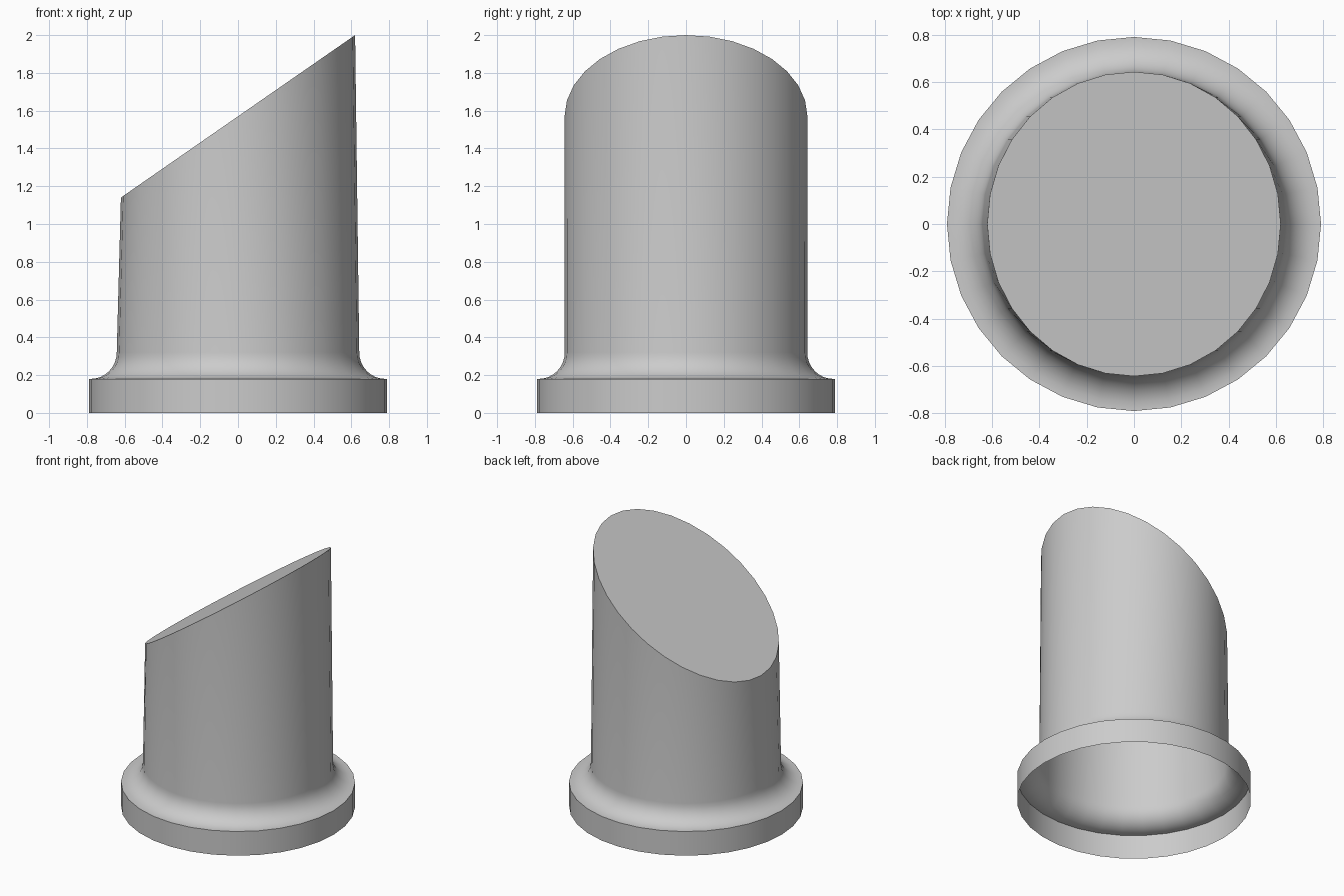
import bpy, bmesh, math

if "Cube" in bpy.data.objects:
    bpy.data.objects.remove(bpy.data.objects["Cube"])

SEGMENTS = 32
TOP_RX, TOP_RY = 0.62, 0.643      # slanted mouth is slightly narrower in x
MID_Z, RISE = 1.57, 0.43          # slanted cut: z = MID_Z + RISE * cos(angle)

# Profile (radius, height): flange wall, concave fillet
profile = [(0.79, 0.0), (0.79, 0.18)]
R_NECK, R_FILLET, FW, FH = 0.642, 0.78, 0.138, 0.14
for i in range(9):
    a = math.pi / 2 * i / 8
    profile.append((R_FILLET - FW * math.sin(a), 0.18 + FH * (1 - math.cos(a))))

bm = bmesh.new()
angles = [2 * math.pi * i / SEGMENTS for i in range(SEGMENTS)]


def ring(point):
    return [bm.verts.new(point(a)) for a in angles]


# Flange and fillet rings, then the slanted top ring
rings = [ring(lambda a, r=r, z=z: (r * math.cos(a), r * math.sin(a), z)) for r, z in profile]
rings.append(ring(lambda a: (TOP_RX * math.cos(a), TOP_RY * math.sin(a),
                             MID_Z + RISE * math.cos(a))))

# Walls, open at the bottom
for low, high in zip(rings, rings[1:]):
    for i in range(SEGMENTS):
        j = (i + 1) % SEGMENTS
        bm.faces.new((low[i], low[j], high[j], high[i]))

# Flat slanted cap
bm.faces.new(rings[-1])

mesh = bpy.data.meshes.new("slanted_post")
bm.to_mesh(mesh)
bm.free()
post = bpy.data.objects.new("slanted_post", mesh)
bpy.context.collection.objects.link(post)
bpy.context.view_layer.objects.active = post
post.select_set(True)
bpy.ops.object.shade_smooth_by_angle(angle=math.radians(30))
